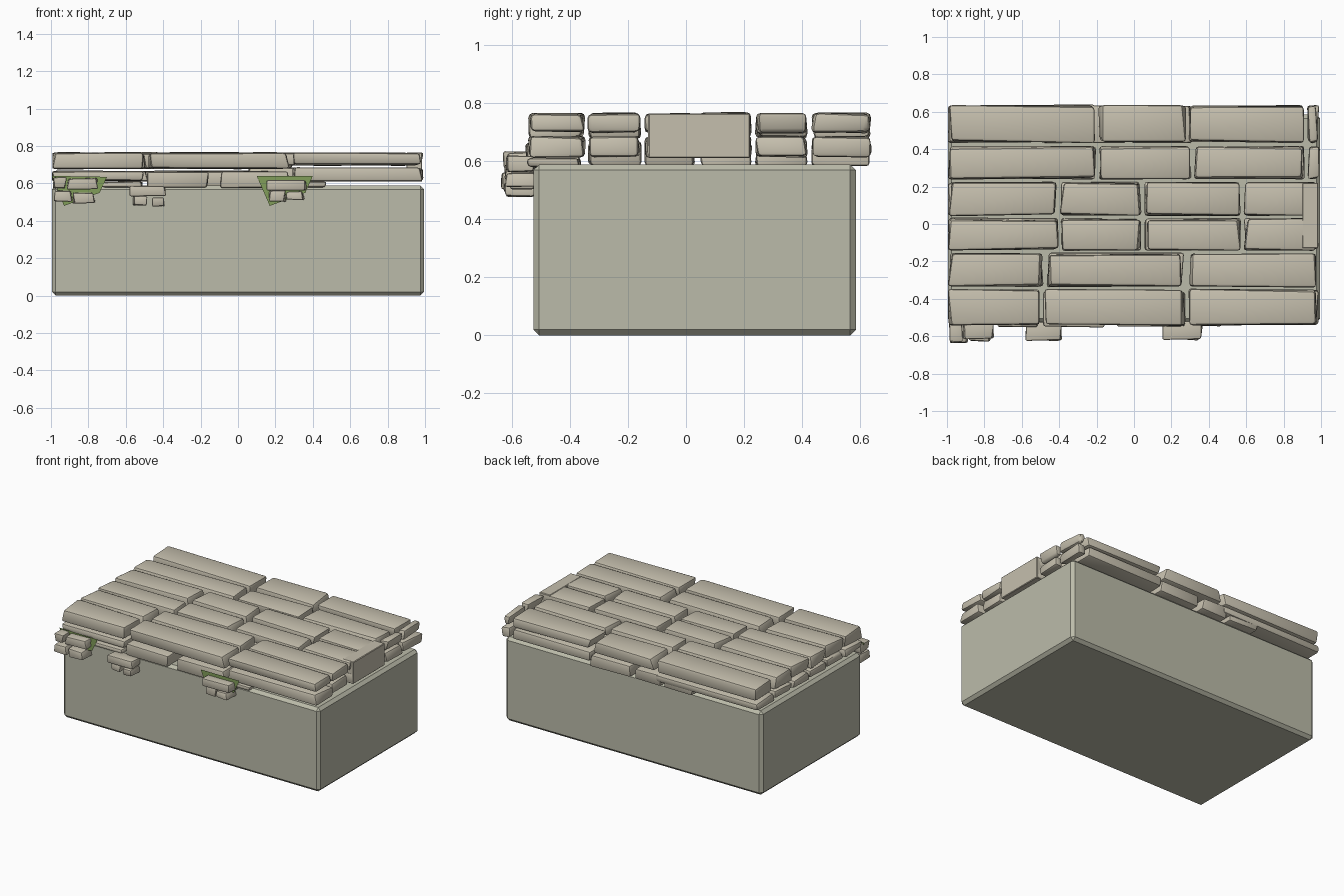
import bpy, bmesh, random

if "Cube" in bpy.data.objects:
    bpy.data.objects.remove(bpy.data.objects["Cube"])

random.seed(7)


def material(name, rgb):
    m = bpy.data.materials.new(name)
    m.diffuse_color = (*rgb, 1)
    m.use_nodes = True
    m.node_tree.nodes["Principled BSDF"].inputs["Base Color"].default_value = m.diffuse_color
    return m


STONE = material("stone", (0.56, 0.52, 0.42))
WALL = material("wall", (0.50, 0.50, 0.40))
MOSS = material("moss", (0.22, 0.34, 0.10))


def finish(bm, name, mat, smooth=True):
    me = bpy.data.meshes.new(name)
    bm.to_mesh(me)
    bm.free()
    ob = bpy.data.objects.new(name, me)
    bpy.context.collection.objects.link(ob)
    me.materials.append(mat)
    if smooth:
        bpy.ops.object.select_all(action='DESELECT')
        ob.select_set(True)
        bpy.context.view_layer.objects.active = ob
        bpy.ops.object.shade_smooth_by_angle(angle=0.6)
    return ob


def block(name, xr, yr, zr, mat=STONE, bevel=0.012, jitter=0.0, segments=2):
    """Bevelled box between ranges; jitter skews the corners inward."""
    bm = bmesh.new()
    bmesh.ops.create_cube(bm, size=1)
    for v in bm.verts:
        for i, r in enumerate((xr, yr, zr)):
            inset = random.uniform(0, jitter) * (1, 0.6, 0.3)[i]
            v.co[i] = r[1] - inset if v.co[i] > 0 else r[0] + inset
    bmesh.ops.bevel(bm, geom=bm.edges[:], offset=bevel, segments=segments,
                    profile=0.5, affect='EDGES', clamp_overlap=True)
    return finish(bm, name, mat)


# Plain wall body
block("wall_body", (-0.995, 0.995), (-0.525, 0.585), (0, 0.588), WALL, 0.02, segments=1)

# Coping stones: pairs of rows, each split into stones along x
courses = [
    ((-0.545, -0.345), (-1, -0.485, 0.285, 0.995)),
    ((-0.34, -0.15), (-1, -0.475, 0.28, 0.985)),
    ((-0.145, 0.035), (-1, -0.395, 0.045, 0.58, 0.995)),
    ((0.04, 0.23), (-1, -0.405, 0.045, 0.58, 0.99)),
    ((0.235, 0.42), (-1, -0.195, 0.315, 0.92, 1)),
    ((0.43, 0.64), (-1, -0.20, 0.29, 0.92, 1)),
]
for r, (yr, cuts) in enumerate(courses):
    for i, (a, b) in enumerate(zip(cuts, cuts[1:])):
        low = 0.58 if b < 0.4 and i else 0.61
        split = 0.672 if b < 0.4 else 0.69
        xr = (a + 0.003 * (i > 0), b - 0.003)
        block(f"coping_top_{r}_{i}", xr, yr, (split + 0.003, 0.768), jitter=0.03, bevel=0.016)
        if r not in (0, 5) or b > 0.4 or i == 0:
            block(f"coping_lower_{r}_{i}", xr, yr, (low, split - 0.003), jitter=0.025, bevel=0.014)

# Flat end stone on the right side
block("right_end_stone", (0.90, 0.985), (-0.13, 0.22), (0.61, 0.764), bevel=0.004, segments=1)

# Smaller stones under the front and back edges
for i, (a, b) in enumerate([(-0.74, -0.50), (-0.49, -0.15), (-0.10, 0.28), (0.30, 0.48)]):
    top = 0.612 if i in (0, 3) else 0.665
    block(f"front_under_stone_{i}", (a, b), (-0.555, -0.36), (0.575, top), jitter=0.02)
for i, (a, b) in enumerate([(-0.50, -0.25), (-0.24, -0.03), (-0.02, 0.31)]):
    block(f"back_under_stone_{i}", (a, b), (0.43, 0.635), (0.58, 0.665), jitter=0.02)

# Stone clusters sticking out of the front: x range, z range, y front
clusters = [
    ((-1.0, -0.91), (0.57, 0.635), -0.63), ((-0.92, -0.745), (0.565, 0.63), -0.62),
    ((-0.99, -0.88), (0.50, 0.565), -0.64), ((-0.89, -0.76), (0.49, 0.555), -0.63),
    ((-0.585, -0.38), (0.53, 0.588), -0.63),
    ((-0.57, -0.475), (0.48, 0.535), -0.62), ((-0.47, -0.385), (0.475, 0.53), -0.63),
    ((0.145, 0.375), (0.56, 0.62), -0.62),
    ((0.16, 0.26), (0.50, 0.565), -0.61), ((0.25, 0.36), (0.51, 0.56), -0.625),
]
for i, (xr, zr, y) in enumerate(clusters):
    block(f"front_stone_{i}", xr, (y, -0.515), zr, jitter=0.02, bevel=0.009)

# Moss sheets behind two of the clusters
for i, pts in enumerate([
    [(-0.995, 0.64), (-0.70, 0.635), (-0.74, 0.55), (-0.93, 0.48)],
    [(0.10, 0.64), (0.40, 0.64), (0.36, 0.55), (0.17, 0.48)],
]):
    bm = bmesh.new()
    bm.faces.new([bm.verts.new((x, -0.556, z)) for x, z in reversed(pts)])
    finish(bm, f"moss_{i}", MOSS, smooth=False)
